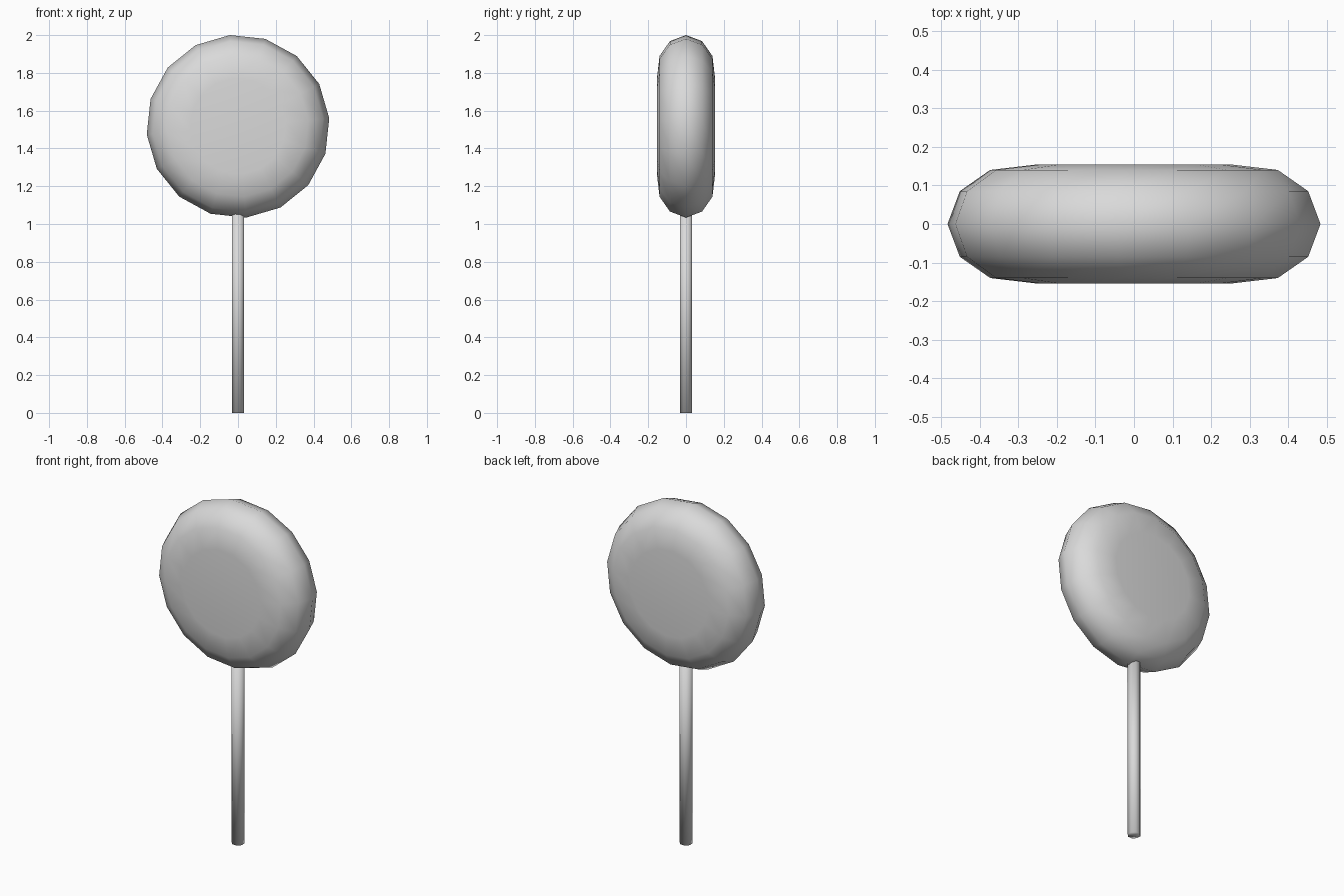
import bpy, bmesh, math

if "Cube" in bpy.data.objects:
    bpy.data.objects.remove(bpy.data.objects["Cube"])

# one plain grey for the whole model
grey = bpy.data.materials.new("light grey")
grey.diffuse_color = (0.7, 0.7, 0.7, 1)
grey.use_nodes = True
grey.node_tree.nodes["Principled BSDF"].inputs["Base Color"].default_value = grey.diffuse_color


def lathe(name, profile, sides, point, turn=0.0):
    """Revolve (radius, height) points; radius 0 makes a pole."""
    bm = bmesh.new()
    rings = []
    for r, h in profile:
        n = sides if r > 0 else 1
        rings.append([bm.verts.new(point(r * math.cos(turn + 2 * math.pi * i / sides),
                                         r * math.sin(turn + 2 * math.pi * i / sides), h))
                      for i in range(n)])
    for a, b in zip(rings, rings[1:]):
        for i in range(sides):
            j = (i + 1) % sides
            loop = [a[i % len(a)], a[j % len(a)], b[j % len(b)], b[i % len(b)]]
            bm.faces.new(list(dict.fromkeys(loop)))
    bmesh.ops.recalc_face_normals(bm, faces=bm.faces)
    for f in bm.faces:
        f.smooth = True
    mesh = bpy.data.meshes.new(name)
    bm.to_mesh(mesh)
    bm.free()
    mesh.materials.append(grey)
    obj = bpy.data.objects.new(name, mesh)
    bpy.context.collection.objects.link(obj)
    return obj


# round candy: rounded disc standing upright, slightly rolled
half = [(0.0, 0.149), (0.254, 0.154), (0.374, 0.140), (0.453, 0.085)]
profile = half + [(0.485, 0.0)] + [(r, -h) for r, h in reversed(half)]
lathe("candy_disc", profile, 16,
      lambda a, b, h: (a, h, 1.517 + b), math.radians(5.1))

# stick, running a little way into the candy
lathe("stick", [(0, 0), (0.035, 0), (0.035, 1.12), (0, 1.12)], 8,
      lambda a, b, h: (a, b, h), math.pi / 8)
